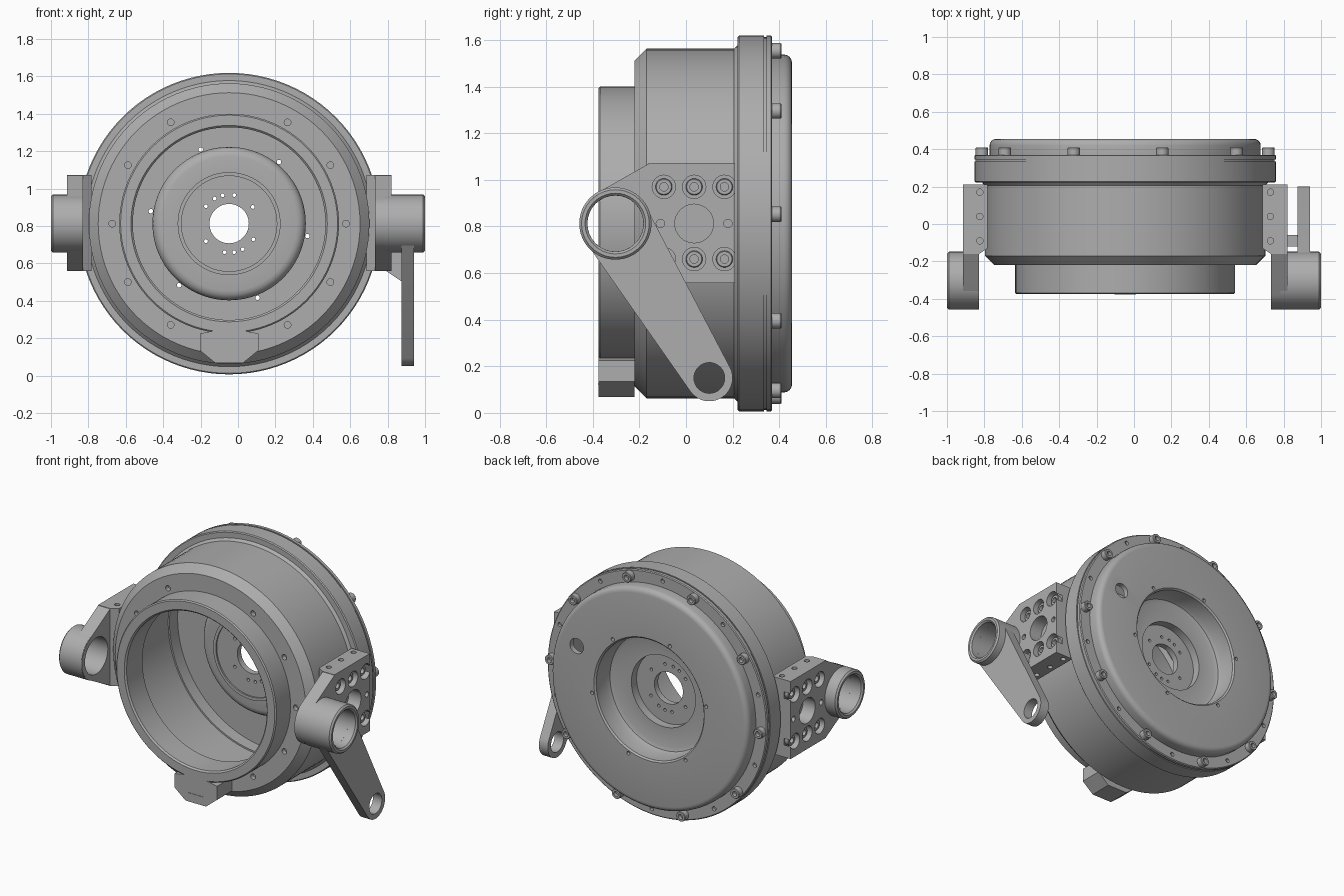
import bpy, bmesh
from math import sin, cos, pi, radians
from mathutils import Vector, Matrix

if "Cube" in bpy.data.objects:
    bpy.data.objects.remove(bpy.data.objects["Cube"])

CX, CZ = -0.0475, 0.8125          # main axis, running along y
BOSS_Y, BOSS_R, BORE_R = -0.303, 0.155, 0.12

grey = bpy.data.materials.new("machined_grey")
grey.use_nodes = True
COLOR = (0.42, 0.42, 0.42, 1)
grey.diffuse_color = COLOR
grey.node_tree.nodes["Principled BSDF"].inputs["Base Color"].default_value = COLOR


def finish(bm, name):
    bmesh.ops.recalc_face_normals(bm, faces=bm.faces)
    mesh = bpy.data.meshes.new(name)
    bm.to_mesh(mesh)
    bm.free()
    mesh.materials.append(grey)
    ob = bpy.data.objects.new(name, mesh)
    bpy.context.collection.objects.link(ob)
    return ob


def activate(ob):
    bpy.ops.object.select_all(action='DESELECT')
    ob.select_set(True)
    bpy.context.view_layer.objects.active = ob


def smooth(ob):
    activate(ob)
    bpy.ops.object.shade_smooth_by_angle(angle=radians(30))
    return ob


def lathe(name, profile, center, axis, steps=96):
    """Revolve (radius, distance) points around an axis."""
    bm = bmesh.new()
    vs = [bm.verts.new((r, 0, d)) for r, d in profile]
    es = [bm.edges.new((vs[i - 1], vs[i])) for i in range(len(vs))]
    bmesh.ops.spin(bm, geom=vs + es, cent=(0, 0, 0), axis=(0, 0, 1),
                   angle=2 * pi, steps=steps)
    bmesh.ops.remove_doubles(bm, verts=bm.verts, dist=1e-5)
    turn = Vector((0, 0, 1)).rotation_difference(Vector(axis)).to_matrix().to_4x4()
    bm.transform(Matrix.Translation(center) @ turn)
    return finish(bm, name)


def hull(name, points):
    bm = bmesh.new()
    for p in points:
        bm.verts.new(p)
    bmesh.ops.convex_hull(bm, input=bm.verts)
    bmesh.ops.dissolve_limit(bm, angle_limit=0.01, verts=bm.verts, edges=bm.edges)
    return finish(bm, name)


def disc(y, z, r, x0, x1, n=64):
    return [(x, y + r * cos(2 * pi * i / n), z + r * sin(2 * pi * i / n))
            for i in range(n) for x in (x0, x1)]


def drill(ob, holes):
    """Cut round holes, each given as (center, axis, radius, length)."""
    bm = bmesh.new()
    for center, axis, r, length in holes:
        turn = Vector((0, 0, 1)).rotation_difference(Vector(axis)).to_matrix().to_4x4()
        bmesh.ops.create_cone(bm, cap_ends=True, segments=32 if r > 0.03 else 16,
                              radius1=r, radius2=r, depth=length,
                              matrix=Matrix.Translation(center) @ turn)
    cutter = finish(bm, "cutter")
    cutter.hide_render = True
    mod = ob.modifiers.new("holes", 'BOOLEAN')
    mod.operation, mod.solver, mod.object = 'DIFFERENCE', 'EXACT', cutter
    activate(ob)
    bpy.ops.object.modifier_apply(modifier=mod.name)
    bpy.data.objects.remove(cutter)
    return ob


def polar(r, deg, y):
    return (CX + r * cos(radians(deg)), y, CZ + r * sin(radians(deg)))


X, Y, Z = (1, 0, 0), (0, 1, 0), (0, 0, 1)
hub = (CX, 0, CZ)

# Drum housing with front neck and rear flange
housing = lathe("drum_housing", [
    (0.515, -0.365), (0.525, -0.375), (0.58, -0.375), (0.5875, -0.368),
    (0.5875, -0.22), (0.70, -0.22), (0.75, -0.17), (0.75, 0.205), (0.765, 0.222),
    (0.80, 0.222), (0.806, 0.228), (0.806, 0.335), (0.70, 0.335),
    (0.70, -0.15), (0.66, -0.18), (0.54, -0.18), (0.515, -0.2)], hub, Y)
drill(housing, [(polar(0.625, a, -0.22), Y, 0.018, 0.06)
                for a in range(0, 360, 30) if a % 180 != 90])
smooth(housing)

# Dished rear cover with stepped centre
corner = [(0.69 + 0.035 * sin(t * pi / 8), 0.42 + 0.035 * cos(t * pi / 8)) for t in range(5)]
dish = [(0.36 + 0.05 * cos(t * pi / 8), 0.31 - 0.05 * sin(t * pi / 8)) for t in range(5)]
cover = lathe("rear_cover", [
    (0.105, 0.25), (0.235, 0.25), (0.235, 0.305), (0.36, 0.305), (0.385, 0.315),
    (0.395, 0.34), (0.395, 0.445), (0.405, 0.455)] + corner + [
    (0.725, 0.37), (0.80, 0.37), (0.806, 0.365), (0.806, 0.345), (0.80, 0.345),
    (0.80, 0.335), (0.69, 0.335), (0.69, 0.42), (0.41, 0.42)] + dish + [
    (0.275, 0.26), (0.275, 0.2), (0.255, 0.2), (0.255, 0.21), (0.105, 0.21)], hub, Y)
drill(cover, [(polar(0.424, 51 + 60 * k, 0.44), Y, 0.012, 0.1) for k in range(6)]
      + [(polar(0.155, a, 0.23), Y, 0.01, 0.1)
         for a in (35, 80, 103, 120, 143, 217, 261, 280, 298, 327)]
      + [(polar(0.767, 21 + 36 * k, 0.37), Y, 0.014, 0.04) for k in range(10)]
      + [(polar(0.573, 22, 0.44), Y, 0.05, 0.1)])
smooth(cover)


def bolt(name, center, axis, r, h):
    return smooth(lathe(name, [(0, h * 0.4), (r * 0.5, h * 0.4), (r * 0.5, h), (r * 0.9, h),
                               (r, h * 0.9), (r, 0), (0, 0)], center, axis, 20))


for k in range(10):
    bolt(f"cover_bolt_{k + 1}", polar(0.767, 3 + 36 * k, 0.368), Y, 0.033, 0.042)

# Side mounts, each a drilled block, a web and a trunnion boss
for side, s, b0, b1 in (("left", 1, 0.83, 1.0475), ("right", -1, 0.7825, 0.9525)):
    def px(d):
        return CX + s * d
    outer = px(0.868)
    bore = ((px(0.9), BOSS_Y, CZ), X, BORE_R, 0.6)
    block = hull(f"{side}_mount_block", [
        (x, y, z) for z in (0.558, 1.072)
        for x, y in ((px(0.735), 0.21), (outer, 0.21), (outer, -0.16),
                     (px(0.78), -0.16), (px(0.735), -0.13))])
    seats = [(y, z) for y in (-0.095, 0.035, 0.165) for z in (0.66, 0.97)]
    drill(block, [((outer, y, z), X, 0.05, 0.1) for y, z in seats]
          + [((outer, 0.035, CZ), X, 0.083, 0.18)]
          + [((outer, y, CZ), X, 0.018, 0.1) for y in (-0.11, 0.18)]
          + [((px(0.777), y, z), Z, 0.017, 0.06)
             for y in (-0.09, 0.04, 0.17) for z in (0.558, 1.072)])
    smooth(block)
    for i, (y, z) in enumerate(seats):
        bolt(f"{side}_mount_bolt_{i + 1}", (px(0.81), y, z), (s, 0, 0), 0.036, 0.035)
    web = hull(f"{side}_mount_web",
               [(x, -0.155, z) for x in (px(0.78), outer) for z in (0.558, 1.072)]
               + disc(BOSS_Y, CZ, BOSS_R - 0.002, px(0.78), outer))
    smooth(drill(web, [bore]))
    smooth(lathe(f"{side}_boss", [
        (BORE_R, b0), (BOSS_R, b0), (BOSS_R, b1 - 0.01), (BOSS_R - 0.01, b1),
        (BORE_R + 0.01, b1), (BORE_R, b1 - 0.01)],
        (CX, BOSS_Y, CZ), (s, 0, 0), 64))

# Lever arm hanging from one boss, with its gusset
lever = hull("lever_arm", disc(BOSS_Y, CZ, 0.15, 0.875, 0.94)
             + disc(0.1, 0.15, 0.1, 0.875, 0.94))
drill(lever, [((0.9, BOSS_Y, CZ), X, BORE_R, 0.4), ((0.9, 0.1, 0.15), X, 0.066, 0.4)])
smooth(lever)
hull("lever_gusset", [(x, y, z) for y in (-0.12, -0.06)
                      for x, z in ((0.79, 0.56), (0.85, 0.55), (0.88, 0.5),
                                   (0.88, 0.66), (0.79, 0.66))])

# Drain tab under the neck
tab = hull("bottom_tab", [
    (CX + s * x, y, z) for s in (1, -1) for y in (-0.375, -0.22)
    for x, z in ((0.075, 0.068), (0.157, 0.135), (0.157, 0.225), (0.05, 0.245))])
drill(tab, [((CX + s * 0.07, -0.22, 0.14), Y, 0.025, 0.1) for s in (1, -1)])
hull("tab_slot_plate", [(CX + x, y, z) for x in (-0.058, 0.058)
                        for y in (-0.378, -0.37) for z in (0.121, 0.127)])
